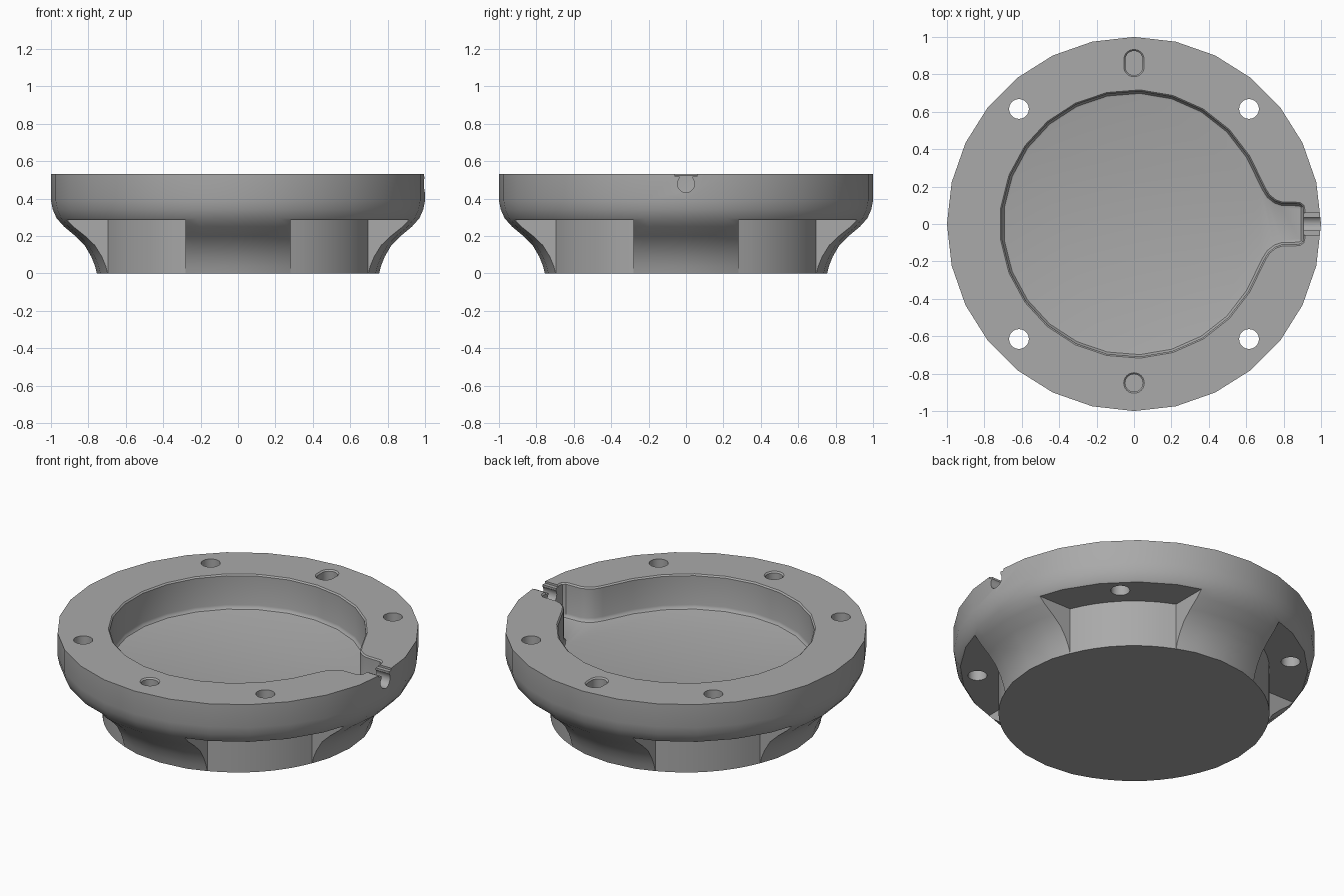
import bpy, bmesh
from math import sin, cos, radians, pi, acos, asin, hypot
from mathutils import Matrix

if "Cube" in bpy.data.objects:
    bpy.data.objects.remove(bpy.data.objects["Cube"])

TOP = 0.53
gray = bpy.data.materials.new("plain gray")
gray.use_nodes = True
gray.diffuse_color = (0.4, 0.4, 0.4, 1)
gray.node_tree.nodes["Principled BSDF"].inputs["Base Color"].default_value = (0.4, 0.4, 0.4, 1)


def loft(name, rings):
    """Closed solid through a stack of rings with equal point counts."""
    bm = bmesh.new()
    loops = [[bm.verts.new(p) for p in ring] for ring in rings]
    n = len(loops[0])
    for a, b in zip(loops, loops[1:]):
        for i in range(n):
            j = (i + 1) % n
            bm.faces.new((a[i], a[j], b[j], b[i]))
    bm.faces.new(loops[0][::-1])
    bm.faces.new(loops[-1])
    bmesh.ops.recalc_face_normals(bm, faces=bm.faces)
    mesh = bpy.data.meshes.new(name)
    bm.to_mesh(mesh)
    bm.free()
    mesh.materials.append(gray)
    obj = bpy.data.objects.new(name, mesh)
    bpy.context.collection.objects.link(obj)
    return obj


def circle(r, n, x=0, y=0, stretch=0):
    pts = []
    for i in range(n):
        a = 2 * pi * (i + 0.5 * (stretch > 0)) / n
        pts.append((x + r * cos(a), y + r * sin(a) + (stretch if sin(a) > 0 else -stretch)))
    return pts


def at(pts, z):
    return [(x, y, z) for x, y in pts]


def offset(pts, d):
    """Push a counter-clockwise outline outward by d."""
    out = []
    for i, (x, y) in enumerate(pts):
        (ax, ay), (bx, by) = pts[i - 1], pts[(i + 1) % len(pts)]
        tx, ty = bx - ax, by - ay
        k = d / hypot(tx, ty)
        out.append((x + ty * k, y - tx * k))
    return out


def box(name, x0, x1, y0, y1, z0, z1):
    pts = [(x0, y0), (x1, y0), (x1, y1), (x0, y1)]
    return loft(name, [at(pts, z0), at(pts, z1)])


def cut(cutter):
    mod = body.modifiers.new("cut", "BOOLEAN")
    mod.operation = "DIFFERENCE"
    mod.solver = "EXACT"
    mod.object = cutter
    bpy.context.view_layer.objects.active = body
    bpy.ops.object.modifier_apply(modifier=mod.name)
    bpy.data.objects.remove(cutter)


# Turned body with a flared underside
profile = [(0.755, 0), (0.765, 0.04), (0.785, 0.09), (0.82, 0.15), (0.87, 0.2),
           (0.93, 0.25), (0.97, 0.295), (0.99, 0.34), (1, 0.39), (1, TOP)]
body = loft("housing_body", [at(circle(r, 28), z) for r, z in profile])

# Four bolt notches under the flange, leaving parallel-sided ribs
rib, wall = 0.28, 0.75
a0, a1 = asin(rib / wall), acos(rib / wall)
arc = [a1 + (a0 - a1) * i / 8 for i in range(9)]
notch = [(wall * cos(a), wall * sin(a)) for a in arc]
notch += [(1.2, rib), (1.2, 1.2), (rib, 1.2)]
for q in range(4):
    cutter = loft("notch_cutter", [at(notch, -0.1), at(notch, 0.285)])
    cutter.data.transform(Matrix.Rotation(q * pi / 2, 4, "Z"))
    cut(cutter)

# Round pocket with a neck toward the cable outlet
neck = [(0.905, 0.08), (0.902, 0.095), (0.885, 0.108), (0.79, 0.11),
        (0.755, 0.122), (0.72, 0.15), (0.695, 0.19)]
step = (360 - 61) / 21
ring = [radians(30.5 + step * i) for i in range(22)]
outline = neck + [(0.71 * cos(a), 0.71 * sin(a)) for a in ring]
outline += [(x, -y) for x, y in reversed(neck)]
levels = [(0.03, TOP + 0.022), (0, TOP - 0.008), (0, 0.345), (-0.003, 0.333),
          (-0.011, 0.323), (-0.022, 0.32)]
cut(loft("pocket_cutter", [at(offset(outline, d), z) for d, z in levels]))

# Through holes for the bolts
for sx in (-1, 1):
    for sy in (-1, 1):
        hole = circle(0.053, 24, sx * 0.615, sy * 0.615)
        cut(loft("bolt_cutter", [at(hole, -0.1), at(hole, 0.7)]))

# Blind locating holes: one slotted, one round
for y, stretch in ((0.86, 0.018), (-0.85, 0)):
    rings = [(0.075, TOP + 0.02), (0.047, TOP - 0.008), (0.047, TOP - 0.1)]
    cut(loft("pin_cutter", [at(circle(r, 24, 0, y, stretch), z) for r, z in rings]))

# Keyhole cable outlet through the rim
cut(box("recess_cutter", 0.903, 1.1, -0.06, 0.06, TOP - 0.012, 0.7))
cut(box("slot_cutter", 0.87, 1.1, -0.036, 0.036, 0.485, 0.7))
bore = circle(0.046, 20, 0.478, 0)
cut(loft("bore_cutter", [[(x, y, z) for z, y in bore] for x in (0.87, 1.1)]))

# Smooth the curved walls and keep the machined edges crisp
bpy.ops.object.select_all(action="DESELECT")
body.select_set(True)
bpy.context.view_layer.objects.active = body
bpy.ops.object.shade_smooth_by_angle(angle=radians(30))
